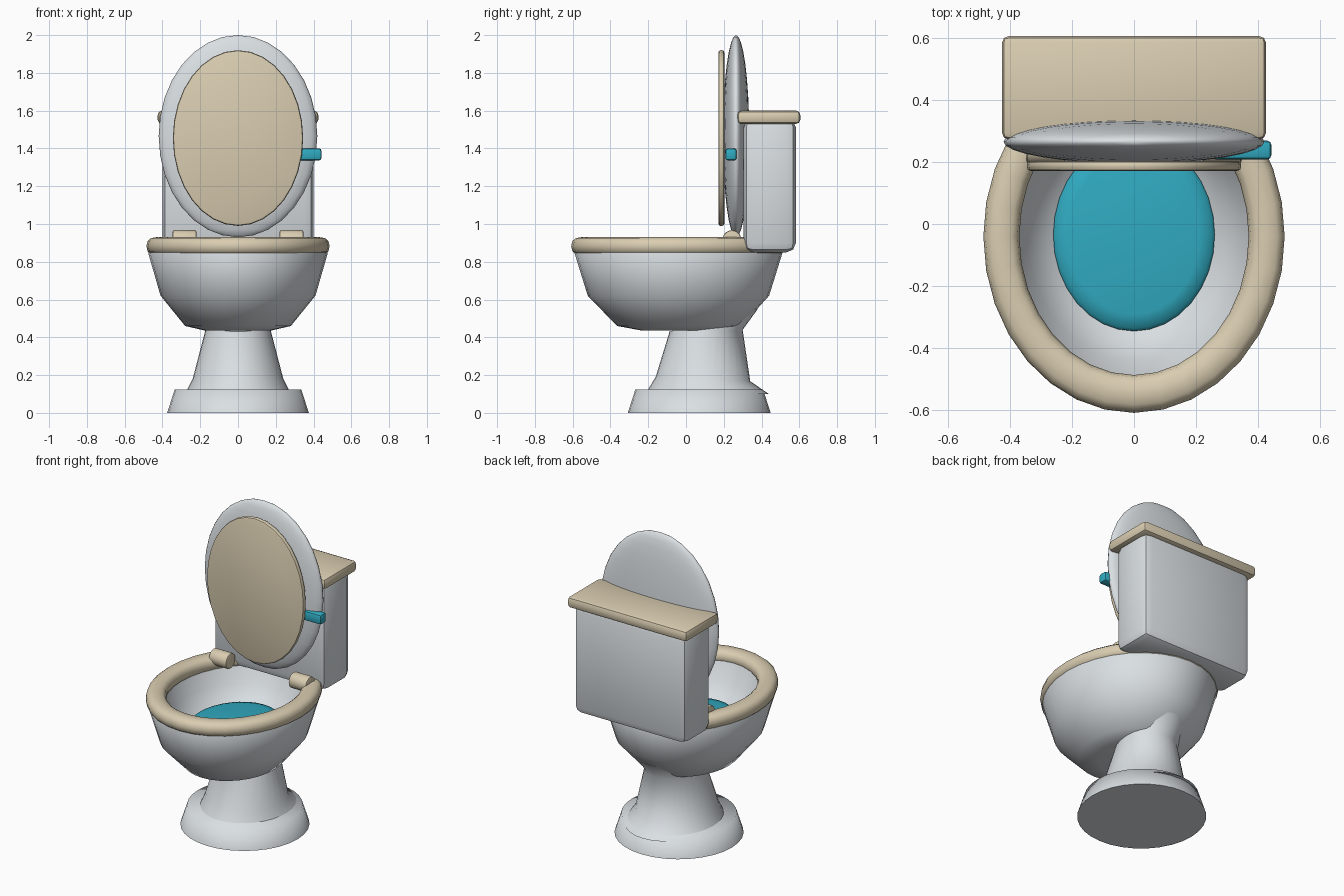
import bpy, bmesh, math
from mathutils import Matrix, Vector

if "Cube" in bpy.data.objects:
    bpy.data.objects.remove(bpy.data.objects["Cube"])


def material(name, rgb):
    m = bpy.data.materials.new(name)
    m.diffuse_color = (*rgb, 1)
    m.use_nodes = True
    m.node_tree.nodes["Principled BSDF"].inputs["Base Color"].default_value = m.diffuse_color
    return m


WHITE = material("porcelain white", (0.70, 0.74, 0.77))
BEIGE = material("warm beige", (0.70, 0.61, 0.44))
CYAN = material("water cyan", (0.03, 0.41, 0.54))


def finish(name, bm, mat, angle=40):
    bmesh.ops.recalc_face_normals(bm, faces=bm.faces)
    me = bpy.data.meshes.new(name)
    bm.to_mesh(me)
    bm.free()
    me.materials.append(mat)
    me.shade_smooth()
    me.set_sharp_from_angle(angle=math.radians(angle))
    ob = bpy.data.objects.new(name, me)
    bpy.context.collection.objects.link(ob)
    return ob


def rings(name, sections, mat, n=32, angle=40, closed=False):
    """Skin elliptical sections: (z, centre y, radius x, radius y, tilt)."""
    bm = bmesh.new()
    loops = []
    for z, cy, rx, ry, tilt in sections:
        loop = []
        for i in range(n):
            a = 2 * math.pi * i / n
            dy = ry * math.sin(a)
            loop.append(bm.verts.new((rx * math.cos(a), cy + dy, z + tilt * dy)))
        loops.append(loop)
    pairs = list(zip(loops, loops[1:]))
    if closed:
        pairs.append((loops[-1], loops[0]))
    for lo, hi in pairs:
        for i in range(n):
            j = (i + 1) % n
            bm.faces.new((lo[i], lo[j], hi[j], hi[i]))
    if not closed:
        bm.faces.new(loops[0])
        bm.faces.new(loops[-1])
    return finish(name, bm, mat, angle)


def box(name, lo, hi, bevel, mat, segments=2, angle=25):
    bm = bmesh.new()
    lo, hi = Vector(lo), Vector(hi)
    bmesh.ops.create_cube(bm, size=1, matrix=Matrix.Translation((lo + hi) / 2)
                          @ Matrix.Diagonal((*(hi - lo), 1)))
    bmesh.ops.bevel(bm, geom=bm.edges[:], offset=bevel, segments=segments,
                    profile=0.5, affect='EDGES')
    return finish(name, bm, mat, angle)


def cylinder(name, centre, rot, size, bevel, mat):
    """Bevelled cylinder; size holds full extents before rotation."""
    bm = bmesh.new()
    bmesh.ops.create_cone(bm, cap_ends=True, segments=32, radius1=0.5, radius2=0.5,
                          depth=1, matrix=Matrix.Diagonal((*size, 1)))
    rims = [e for e in bm.edges if abs(e.verts[0].co.z - e.verts[1].co.z) < 1e-5]
    bmesh.ops.bevel(bm, geom=rims, offset=bevel, segments=2, profile=0.5, affect='EDGES')
    bm.transform(Matrix.Translation(centre) @ rot)
    return finish(name, bm, mat, 40)


# Foot and pedestal
rings("foot", [(0, 0.07, 0.375, 0.378, 0), (0.125, 0.07, 0.335, 0.338, 0)], WHITE, angle=75)
rings("pedestal", [
    (0.112, 0.12, 0.275, 0.32, -0.04),
    (0.18, 0.09, 0.24, 0.25, -0.05),
    (0.43, 0.105, 0.175, 0.195, 0.05),
    (0.49, 0.145, 0.175, 0.235, 0.255)], WHITE, angle=60)

# Bowl, outside then inside
rings("bowl", [
    (0.437, -0.02, 0.18, 0.22, 0),
    (0.46, -0.035, 0.28, 0.33, 0),
    (0.62, -0.04, 0.41, 0.48, 0),
    (0.845, -0.04, 0.475, 0.55, 0),
    (0.87, -0.04, 0.46, 0.535, 0),
    (0.87, -0.04, 0.39, 0.45, 0),
    (0.76, -0.04, 0.345, 0.40, 0),
    (0.67, -0.04, 0.28, 0.33, 0),
    (0.60, -0.04, 0.15, 0.19, 0)], WHITE, angle=60)

# Water with a softly rounded rim
rings("water", [
    (0.65, -0.035, 0.24, 0.29, 0),
    (0.675, -0.035, 0.26, 0.31, 0),
    (0.69, -0.035, 0.25, 0.30, 0),
    (0.70, -0.035, 0.21, 0.255, 0)], CYAN, angle=60)

# Seat ring
tube = []
for k in range(12):
    a = 2 * math.pi * k / 12
    w = 0.058 * math.copysign(abs(math.cos(a)) ** 0.8, math.cos(a))
    h = 0.048 * math.copysign(abs(math.sin(a)) ** 0.8, math.sin(a))
    tube.append((0.883 + h, -0.04, 0.427 + w, 0.507 + w * 1.05, 0))
rings("seat", tube, BEIGE, angle=60, closed=True)

# Raised lid with its inset panel
bm = bmesh.new()
bmesh.ops.create_uvsphere(bm, u_segments=32, v_segments=16, radius=1)
bm.transform(Matrix.Translation((0, 0.265, 1.465)) @ Matrix.Diagonal((0.42, 0.07, 0.535, 1)))
finish("lid", bm, WHITE, 80)
cylinder("lid_panel", (0, 0.187, 1.455), Matrix.Rotation(math.pi / 2, 4, 'X'),
         (0.69, 0.93, 0.032), 0.012, BEIGE)

# Hinges
for side, word in ((-1, "left"), (1, "right")):
    cylinder("hinge_" + word, (side * 0.283, 0.243, 0.918),
             Matrix.Rotation(math.pi / 2, 4, 'Y'), (0.098, 0.098, 0.125), 0.008, BEIGE)

# Tank, tank cover and flush handle
box("tank", (-0.4, 0.305, 0.85), (0.4, 0.582, 1.56), 0.05, WHITE)
box("tank_cover", (-0.425, 0.272, 1.53), (0.425, 0.605, 1.6), 0.022, BEIGE)
box("flush_handle", (0.25, 0.208, 1.337), (0.442, 0.268, 1.4), 0.013, CYAN)
